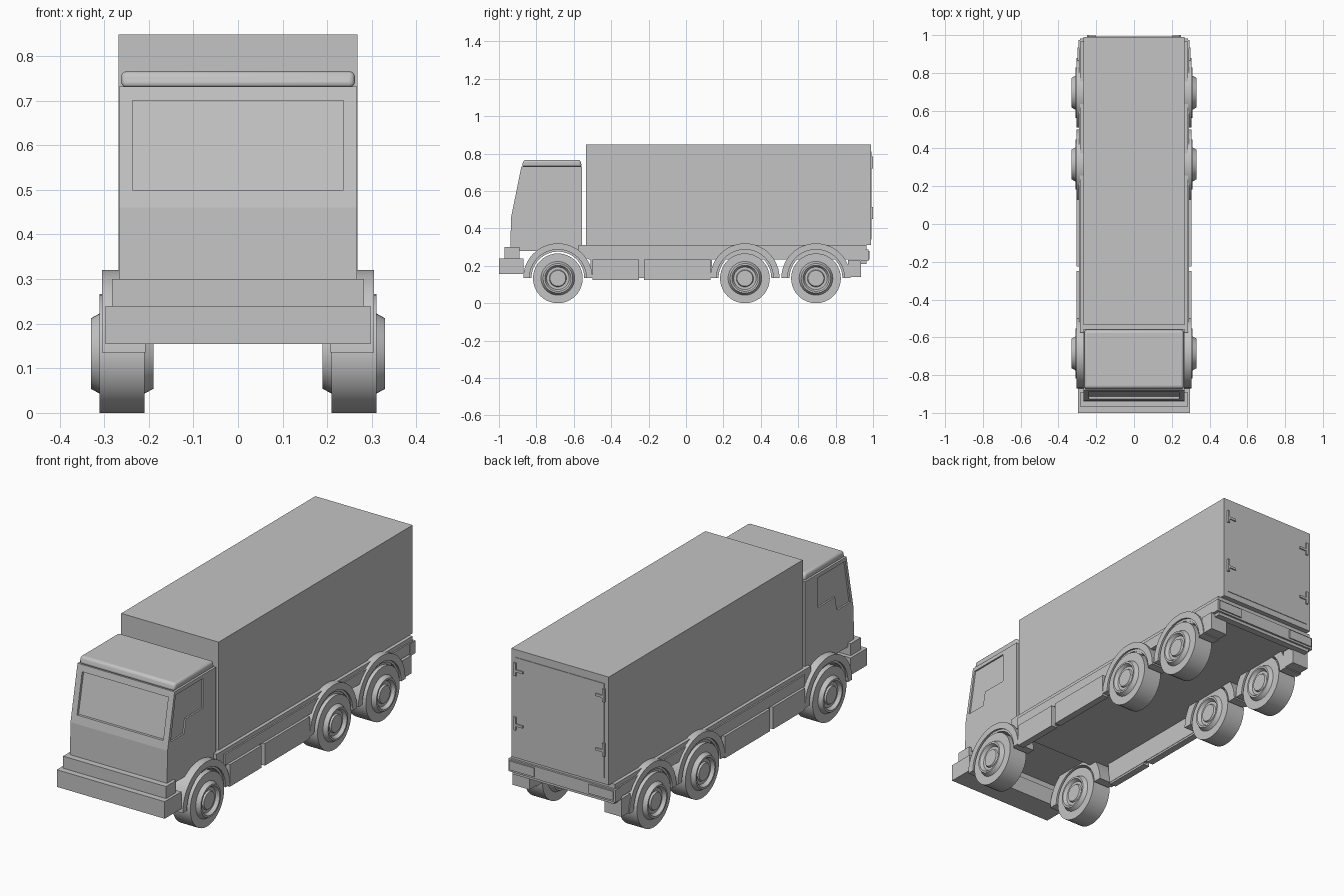
import bpy, bmesh, math

if "Cube" in bpy.data.objects:
    bpy.data.objects.remove(bpy.data.objects["Cube"], do_unlink=True)

grey = bpy.data.materials.new("matte_grey")
grey.use_nodes = True
COLOUR = (0.55, 0.55, 0.55, 1)
grey.diffuse_color = COLOUR
grey.node_tree.nodes["Principled BSDF"].inputs["Base Color"].default_value = COLOUR


def make(name, bm):
    bmesh.ops.recalc_face_normals(bm, faces=bm.faces)
    mesh = bpy.data.meshes.new(name)
    bm.to_mesh(mesh)
    bm.free()
    mesh.materials.append(grey)
    ob = bpy.data.objects.new(name, mesh)
    bpy.context.collection.objects.link(ob)
    return ob


def bevel(ob, width, segments=2):
    mod = ob.modifiers.new("bevel", "BEVEL")
    mod.width, mod.segments = width, segments
    mod.limit_method = "ANGLE"
    return ob


def smooth(ob):
    bpy.ops.object.select_all(action="DESELECT")
    ob.select_set(True)
    bpy.context.view_layer.objects.active = ob
    bpy.ops.object.shade_smooth_by_angle(angle=math.radians(32))
    return ob


def prism(name, outline, x0, x1):
    """Extrude a side (y, z) outline across x."""
    bm = bmesh.new()
    face = bm.faces.new([bm.verts.new((x0, y, z)) for y, z in outline])
    new = bmesh.ops.extrude_face_region(bm, geom=[face])["geom"]
    verts = [g for g in new if isinstance(g, bmesh.types.BMVert)]
    bmesh.ops.translate(bm, verts=verts, vec=(x1 - x0, 0, 0))
    return make(name, bm)


def box(name, x0, x1, y0, y1, z0, z1):
    return prism(name, [(y0, z0), (y1, z0), (y1, z1), (y0, z1)], x0, x1)


def pair(shape, name, a, x0, x1, *rest):
    """Build a part on both sides of the vehicle."""
    for side, s in (("left", 1), ("right", -1)):
        if shape is box:
            box(f"{side}_{name}", s * x0, s * x1, *rest)
        else:
            smooth(prism(f"{side}_{name}", a, s * x0, s * x1))


def arch(cy, cz, outer, inner, n=24):
    arc = [math.pi * i / n for i in range(n + 1)]
    ring = [(cy + outer * math.cos(a), cz + outer * math.sin(a)) for a in arc]
    return ring + [(cy + inner * math.cos(a), cz + inner * math.sin(a)) for a in reversed(arc)]


def wheel(name, cx, cy, cz):
    half = [(.062, 0), (.062, .042), (.054, .046), (.054, .06), (.07, .07),
            (.07, .079), (.05, .09), (.05, .133)]
    profile = half + [(-x, r) for x, r in reversed(half)]
    bm = bmesh.new()
    verts = [bm.verts.new((x, 0, r)) for x, r in profile]
    edges = [bm.edges.new(e) for e in zip(verts, verts[1:])]
    bmesh.ops.spin(bm, geom=verts + edges, cent=(0, 0, 0), axis=(1, 0, 0),
                   angle=2 * math.pi, steps=40)
    bmesh.ops.remove_doubles(bm, verts=bm.verts, dist=1e-4)
    ob = make(name, bm)
    ob.location = (cx, cy, cz)
    smooth(ob)


def cut(ob, cutter):
    cutter.hide_render = True
    cutter.hide_viewport = True
    cutter.display_type = "WIRE"
    mod = ob.modifiers.new("recess", "BOOLEAN")
    mod.operation, mod.object, mod.solver = "DIFFERENCE", cutter, "EXACT"


# Cab shell with recessed windscreen and door windows
cab = prism("cab", [(-.94, .28), (-.935, .46), (-.88, .732), (-.555, .732), (-.555, .28)],
            -.267, .267)
cut(cab, prism("windscreen_cutter", [(-.97, .5), (-.914, .5), (-.873, .7), (-.95, .7)],
               -.237, .237))
window = [(-.91, .495), (-.805, .495), (-.79, .565), (-.655, .565), (-.655, .713), (-.87, .713)]
for side, s in (("left", 1), ("right", -1)):
    cut(cab, prism(f"{side}_window_cutter", window, s * .259, s * .3))
roof = prism("cab_roof", [(-.878, .73), (-.868, .766), (-.565, .766), (-.557, .73)], -.262, .262)
smooth(bevel(roof, .012, 3))

# Front bumper, upper step and the lower front wall
box("front_bumper", -.297, .297, -1, -.87, .155, .24)
box("bumper_step", -.283, .283, -.97, -.89, .24, .30)

# Cargo body and rear door
box("cargo_body", -.268, .268, -.535, .99, .31, .848)
box("rear_door", -.245, .245, .989, .993, .34, .81)
for s in (1, -1):
    for z in (.47, .74):
        box("door_hinge_strap", s * .20, s * .25, .99, .999, z, z + .012)
        box("door_hinge_post", s * .238, s * .25, .99, 1, z - .02, z + .045)

# Chassis floor, side rails and skirts
box("chassis_floor", -.285, .285, -.575, .965, .24, .31)
pair(box, "skirt", None, .268, .285, -.51, .14, .135, .25)
pair(box, "front_locker", None, .27, .305, -.50, -.25, .125, .235)
pair(box, "rear_locker", None, .27, .305, -.225, .13, .125, .235)
pair(box, "side_rail", None, .27, .292, -.52, .96, .235, .29)

# Rear bumper with lamp plates and mud flaps
box("rear_bumper", -.295, .295, .93, .975, .225, .287)
box("rear_bumper_lip", -.28, .28, .93, .965, .21, .23)
pair(box, "rear_lamp_plate", None, .15, .285, .97, .981, .235, .28)
pair(box, "mud_flap", None, .207, .30, .865, .935, .14, .23)

# Wheel arches and wheels on three axles
for axle, y in (("front", -.685), ("middle", .315), ("rear", .695)):
    pair(prism, f"{axle}_arch", arch(y, .135, .185, .152), .207, .305)
    pair(prism, f"{axle}_arch_lining", arch(y, .135, .16, .141), .207, .296)
    for side, s in (("left", 1), ("right", -1)):
        wheel(f"{side}_{axle}_wheel", s * .26, y, .133)
